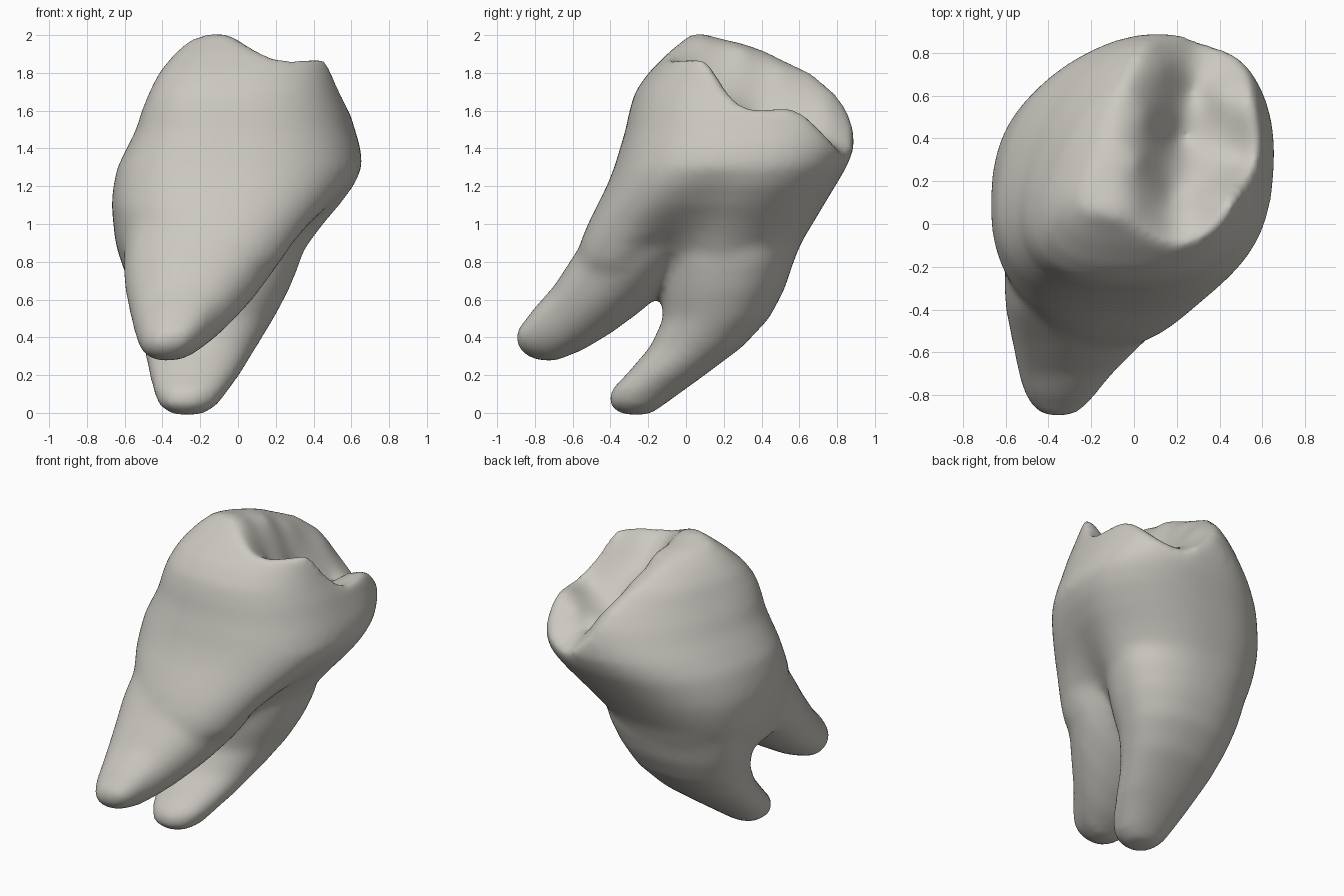
import bpy, bmesh, math

old = bpy.data.objects.get("Cube")
if old:
    bpy.data.objects.remove(old)

enamel = bpy.data.materials.new("ivory_grey")
enamel.use_nodes = True
COLOUR = (0.60, 0.58, 0.53, 1)
enamel.diffuse_color = COLOUR
enamel.node_tree.nodes["Principled BSDF"].inputs["Base Color"].default_value = COLOUR


def add_object(name, bm):
    bmesh.ops.recalc_face_normals(bm, faces=bm.faces)
    mesh = bpy.data.meshes.new(name)
    bm.to_mesh(mesh)
    bm.free()
    mesh.materials.append(enamel)
    ob = bpy.data.objects.new(name, mesh)
    bpy.context.collection.objects.link(ob)
    return ob


def outline(box, skew, power, pinch, count=64):
    """Superellipse fitted to its box; each side has its own skew, the right side a waist."""
    left, right = skew
    pts = []
    for i in range(count):
        a = math.tau * i / count
        c, s = math.cos(a), math.sin(a)
        v = math.copysign(abs(s) ** (2 / power), s)
        u = math.copysign(abs(c) ** (2 / power), c)
        pts.append((u + v * (left * (1 - u) + right * (1 + u)) / 2, v))
    low = min(p[0] for p in pts)
    wide = max(p[0] for p in pts) - low
    u0, u1, v0, v1 = box
    ring = []
    for u, v in pts:
        u = (u - low) / wide
        u *= 1 - pinch * u * math.exp(-((v + 0.17) / 0.33) ** 2)
        ring.append((u0 + u * (u1 - u0), (v0 + v1 + v * (v1 - v0)) / 2))
    return ring


def loft(name, sections, place, skew, power=2.2):
    """Skin through sections of (level, u0, u1, v0, v1, pinch)."""
    bm = bmesh.new()
    rings = []
    for level, u0, u1, v0, v1, pinch in sections:
        ring = outline((u0, u1, v0, v1), skew(level), power, pinch)
        rings.append([bm.verts.new(place(u, v, level)) for u, v in ring])
    for a, b in zip(rings, rings[1:]):
        for i in range(len(a)):
            j = (i + 1) % len(a)
            bm.faces.new((a[i], a[j], b[j], b[i]))
    bm.faces.new(rings[0])
    bm.faces.new(rings[-1])
    return add_object(name, bm)


# Crown and neck, sliced by height
tooth = loft("tooth", [
    (.67, -.57, .22, -.54, .5, .34),
    (.8, -.62, .34, -.58, .57, .22),
    (.9, -.65, .4, -.56, .61, .14),
    (1, -.66, .47, -.52, .67, .08),
    (1.1, -.67, .55, -.47, .73, .04),
    (1.2, -.66, .62, -.42, .79, .02),
    (1.3, -.64, .66, -.38, .85, 0),
    (1.4, -.59, .65, -.35, .89, 0),
    (1.5, -.54, .62, -.32, .89, 0),
    (1.6, -.51, .59, -.3, .87, 0),
    (1.7, -.47, .55, -.27, .82, 0),
    (1.8, -.42, .52, -.2, .73, 0),
    (1.9, -.34, .5, -.1, .58, 0),
    (1.98, -.25, .48, -.01, .42, 0),
    (2.05, -.14, .44, .05, .3, 0)],
    lambda u, v, h: (u, v, h),
    lambda h: (max(-.08, min(.45, (h - 1.05) * .7)), .06), 2.4)

# Rear root, sliced by height
back_root = loft("back_root", [
    (-.01, -.35, -.19, -.34, -.19, 0),
    (.04, -.42, -.11, -.41, -.12, 0),
    (.12, -.45, -.05, -.4, -.01, 0),
    (.2, -.47, .01, -.32, .1, 0),
    (.35, -.5, .1, -.19, .3, 0),
    (.5, -.53, .19, -.12, .44, 0),
    (.65, -.57, .27, -.13, .52, 0),
    (.8, -.6, .33, -.13, .57, 0),
    (.95, -.58, .36, -.1, .58, 0)],
    lambda u, v, h: (u, v, h), lambda h: (0, .1))

# Front root, sliced by depth
front_root = loft("front_root", [
    (-.9, -.42, -.29, .36, .44, 0),
    (-.86, -.47, -.23, .31, .48, 0),
    (-.8, -.51, -.18, .28, .56, 0),
    (-.7, -.54, -.1, .27, .67, 0),
    (-.55, -.57, .05, .33, .9, 0),
    (-.4, -.6, .2, .42, 1.15, 0),
    (-.25, -.61, .3, .53, 1.3, 0),
    (-.12, -.58, .3, .64, 1.3, 0)],
    lambda u, v, d: (u, d, v), lambda d: (.2, .3))

# Chewing surface: cusps, crest and fissure as a smooth interpolated sheet
CUSPS = [(-.1, .1, 2.01), (-.25, .12, 1.97), (-.1, .42, 1.92), (-.02, .64, 1.81), (.05, .78, 1.69),
         (.14, .87, 1.5), (.02, .3, 1.93), (.05, .5, 1.81), (.13, .74, 1.64), (0, .08, 1.98),
         (.08, 0, 1.92), (.2, -.04, 1.84), (.32, -.03, 1.86), (.43, .01, 1.9), (.44, .12, 1.87),
         (.48, .2, 1.72), (.49, .3, 1.57), (.54, .53, 1.63), (.56, .65, 1.57), (.48, .82, 1.4),
         (.18, .13, 1.7), (.21, .4, 1.46), (.27, .62, 1.43), (.31, .86, 1.36), (.35, .4, 1.52),
         (.4, .6, 1.56), (.32, .18, 1.68), (-.3, .5, 1.8), (-.5, -.3, 2.1), (-.6, .4, 2),
         (-.3, .9, 1.8), (.3, -.4, 2), (.75, -.1, 1.9), (.75, .9, 1.4)]


def distance(a, b):
    return math.hypot(a[0] - b[0], a[1] - b[1])


def solve(rows):
    n = len(rows)
    for i in range(n):
        k = max(range(i, n), key=lambda r: abs(rows[r][i]))
        rows[i], rows[k] = rows[k], rows[i]
        for r in range(n):
            if r != i:
                f = rows[r][i] / rows[i][i]
                rows[r] = [x - f * y for x, y in zip(rows[r], rows[i])]
    return [rows[i][n] / rows[i][i] for i in range(n)]


weights = solve([[distance(p, q) for q in CUSPS] + [p[2] - 1.7] for p in CUSPS])
bm = bmesh.new()
bmesh.ops.create_grid(bm, x_segments=70, y_segments=70, size=1)
for v in bm.verts:
    v.co.z = 1.7 + sum(w * distance(v.co, p) for w, p in zip(weights, CUSPS))
rim = [e for e in bm.edges if e.is_boundary]
walls = bmesh.ops.extrude_edge_only(bm, edges=rim)["geom"]
for v in walls:
    if isinstance(v, bmesh.types.BMVert):
        v.co.z = 3
bmesh.ops.holes_fill(bm, edges=[e for e in bm.edges if e.is_boundary])
bite_cutter = add_object("bite_cutter", bm)
bite_cutter.hide_render = True

# Fuse the parts, cut the chewing surface, then soften into one skin
bpy.context.view_layer.objects.active = tooth
tooth.select_set(True)
for part, operation in ((back_root, "UNION"), (front_root, "UNION"), (bite_cutter, "DIFFERENCE")):
    mod = tooth.modifiers.new("fuse", "BOOLEAN")
    mod.operation, mod.object, mod.solver = operation, part, "EXACT"
    bpy.ops.object.modifier_apply(modifier=mod.name)
    bpy.data.objects.remove(part)
mod = tooth.modifiers.new("skin", "REMESH")
mod.mode, mod.voxel_size = "VOXEL", .022
bpy.ops.object.modifier_apply(modifier=mod.name)
mod = tooth.modifiers.new("soften", "SMOOTH")
mod.factor, mod.iterations = .5, 24
bpy.ops.object.modifier_apply(modifier=mod.name)
bpy.ops.object.shade_smooth()
